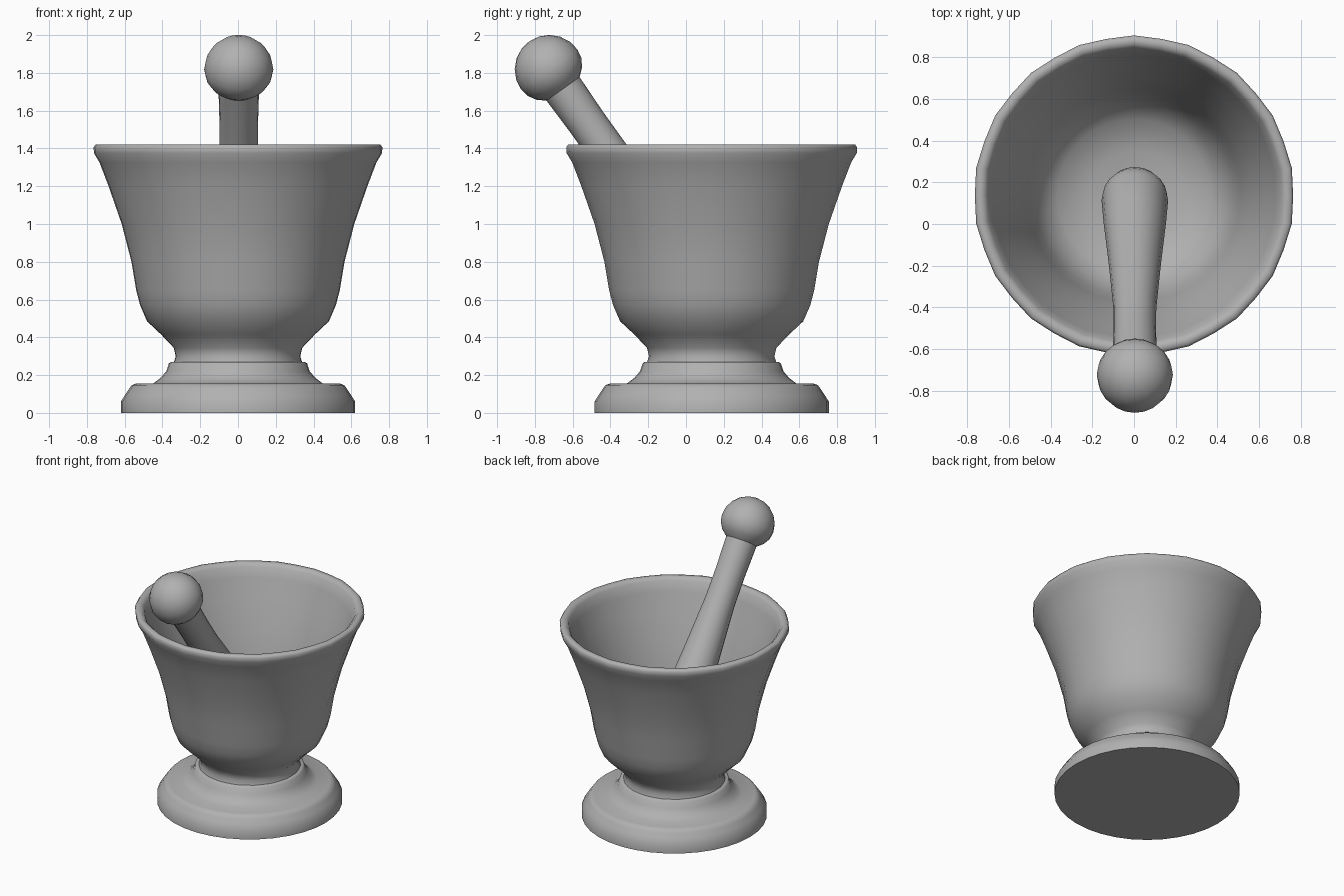
import bpy, bmesh, math
from mathutils import Vector, Matrix

if "Cube" in bpy.data.objects:
    bpy.data.objects.remove(bpy.data.objects["Cube"])

stone = bpy.data.materials.new("dark_stone")
stone.diffuse_color = (0.44, 0.44, 0.44, 1)
stone.use_nodes = True
stone.node_tree.nodes["Principled BSDF"].inputs["Base Color"].default_value = stone.diffuse_color


def lathe(name, profile, sides, matrix, sharp=40, facet=1.0):
    """Revolve (radius, height) points around local z; facet pulls in every second column."""
    bm = bmesh.new()
    rings = []
    for r, z in profile:
        ring = []
        for i in range(sides if r else 1):
            a = math.pi / 2 + 2 * math.pi * i / sides
            k = r * (facet if i % 2 else 1)
            ring.append(bm.verts.new((k * math.cos(a), k * math.sin(a), z)))
        rings.append(ring)
    for a, b in zip(rings, rings[1:]):
        for i in range(sides):
            j = (i + 1) % sides
            quad = [a[i % len(a)], a[j % len(a)], b[j % len(b)], b[i % len(b)]]
            bm.faces.new(list(dict.fromkeys(quad)))
    bmesh.ops.recalc_face_normals(bm, faces=bm.faces)
    mesh = bpy.data.meshes.new(name)
    bm.to_mesh(mesh)
    bm.free()
    mesh.materials.append(stone)
    obj = bpy.data.objects.new(name, mesh)
    bpy.context.collection.objects.link(obj)
    obj.matrix_world = matrix
    bpy.ops.object.select_all(action='DESELECT')
    obj.select_set(True)
    bpy.context.view_layer.objects.active = obj
    bpy.ops.object.shade_smooth_by_angle(angle=math.radians(sharp))
    return obj


place = Matrix.Translation((0, 0.136, 0))

# Stepped foot
lathe("mortar_base", [
    (0, 0), (0.62, 0), (0.62, 0.06), (0.595, 0.1), (0.575, 0.13), (0.562, 0.147),
    (0.54, 0.155), (0.45, 0.155), (0.41, 0.185), (0.38, 0.22), (0.366, 0.262),
    (0.355, 0.27), (0, 0.27)], 36, place)

# Bowl: outside wall, rim, then inside wall down to the rounded floor
lathe("mortar_bowl", [
    (0, 0.265), (0.343, 0.265), (0.332, 0.30), (0.343, 0.345), (0.41, 0.415), (0.485, 0.485),
    (0.522, 0.57), (0.543, 0.65), (0.568, 0.80), (0.62, 1.0), (0.69, 1.2), (0.738, 1.325),
    (0.768, 1.375), (0.77, 1.405), (0.76, 1.42), (0.73, 1.42), (0.71, 1.40), (0.685, 1.33),
    (0.64, 1.2), (0.565, 1.0), (0.515, 0.80), (0.485, 0.67), (0.44, 0.57), (0.37, 0.50),
    (0.22, 0.45), (0, 0.44)], 36, place, sharp=60, facet=0.993)

# Pestle: knob flattened toward the tapered shaft, and a rounded grinding end
knob = 0.183
profile = [(0, -knob)]
for deg in range(18, 145, 18):
    t = -knob * math.cos(math.radians(deg))
    profile.append((knob * math.sin(math.radians(deg)), t * (0.85 if t > 0 else 1)))
profile += [(0.102, 0.35), (0.103, 0.55), (0.125, 0.91), (0.15, 1.26)]
tip_t, tip_r = 1.445, 0.16
profile += [(tip_r * math.cos(math.radians(a)), tip_t + tip_r * math.sin(math.radians(a)))
            for a in range(0, 89, 18)]
profile.append((0, tip_t + tip_r))
axis = Vector((0, 0.58, -0.815)).to_track_quat('Z', 'X').to_matrix().to_4x4()
lathe("pestle", profile, 20, Matrix.Translation((0.004, -0.724, 1.818)) @ axis)
